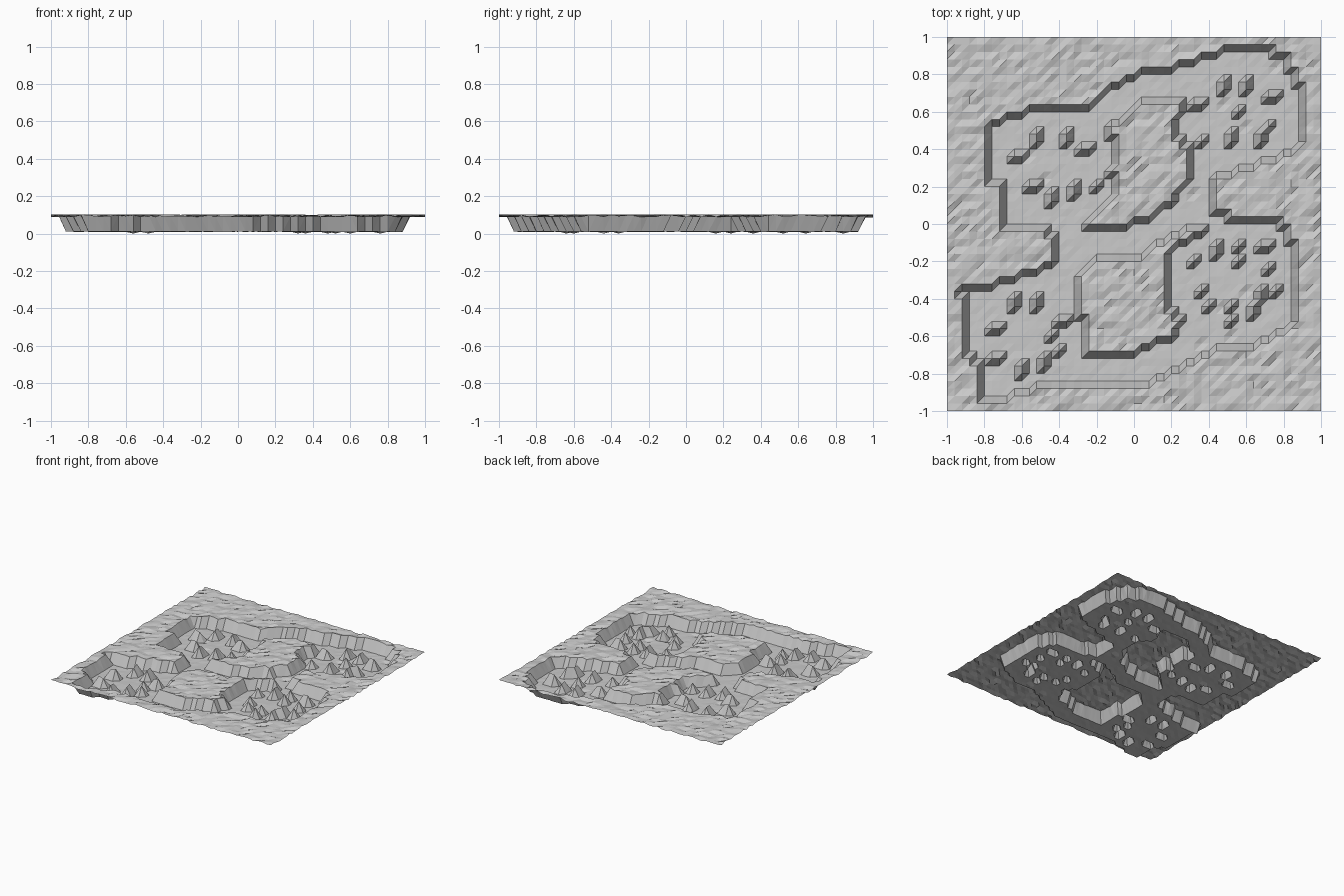
import bpy, random

if "Cube" in bpy.data.objects:
    bpy.data.objects.remove(bpy.data.objects["Cube"])

random.seed(4)
N = 50                       # grid cells per side
STEP = 2 / N
HIGH, LOW = 0.103, 0.012

# outline of the sunken valley floor
VALLEY = [(-.78, .53), (-.68, .57), (-.5, .62), (-.24, .64), (-.1, .74), (.05, .81), (.3, .86),
          (.42, .91), (.55, .95), (.8, .91), (.86, .8), (.9, .7), (.9, .42), (.74, .34), (.44, .25),
          (.4, .1), (.55, .02), (.8, 0), (.85, -.1), (.88, -.25), (.87, -.54), (.7, -.63), (.43, -.68),
          (.3, -.73), (.1, -.84), (-.4, -.85), (-.55, -.88), (-.78, -.96), (-.83, -.9), (-.83, -.76),
          (-.9, -.66), (-.92, -.36), (-.65, -.3), (-.55, -.25), (-.41, -.22), (-.4, -.05),
          (-.68, -.01), (-.71, .2), (-.78, .24)]

# raised islands standing in the valley
ISLANDS = [
    [(-.28, -.03), (-.1, -.02), (.08, .03), (.22, .13), (.3, .25), (.3, .4), (.23, .48), (.25, .68),
     (.03, .67), (-.03, .58), (-.17, .5), (-.08, .42), (-.08, .15), (-.2, .07)],
    [(.38, -.04), (.26, -.09), (.18, -.13), (.18, -.46), (.28, -.5), (.2, -.6), (.02, -.68),
     (-.27, -.69), (-.25, -.5), (-.29, -.48), (-.29, -.25), (-.2, -.19), (.06, -.17), (.16, -.08),
     (.3, -.02)],
]

# loose rocks: ridges running along y, ridges running along x, single peaks
ROCKS_Y = [(.47, .73), (.59, .75), (.53, .47), (.66, .47), (-.53, .47), (-.38, .47), (-.45, .15),
           (-.31, .19), (.45, -.15), (.57, -.16), (.5, -.48), (.64, -.47), (-.63, -.44),
           (-.53, -.44), (-.59, -.76), (-.48, -.74)]
ROCKS_X = [(.35, .64), (.73, .66), (-.61, .34), (-.54, .22), (.69, -.1), (.72, -.36),
           (-.74, -.56), (-.39, -.52), (-.73, -.73), (-.25, .41)]
PEAKS = [(.57, .61), (.38, .46), (.73, .53), (-.2, .2), (-.14, .29), (.32, -.2), (.72, -.24),
         (.38, -.35), (.4, -.46), (.7, -.4), (-.43, -.6), (-.4, -.67)]


def inside(x, y, poly):
    hit = False
    for (x1, y1), (x2, y2) in zip(poly, poly[1:] + poly[:1]):
        if (y1 > y) != (y2 > y) and x < x1 + (y - y1) * (x2 - x1) / (y2 - y1):
            hit = not hit
    return hit


def cell(x, y):
    return round((x + 1) / STEP), round((y + 1) / STEP)


# grid points lifted into rocks
rocks = set()
for x, y in ROCKS_Y:
    rocks |= {cell(x, y - STEP / 2), cell(x, y + STEP / 2)}
for x, y in ROCKS_X:
    rocks |= {cell(x - STEP / 2, y), cell(x + STEP / 2, y)}
rocks |= {cell(x, y) for x, y in PEAKS}


def height(i, j):
    x, y = -1 + i * STEP, -1 + j * STEP
    low = inside(x, y, VALLEY) and not any(inside(x, y, p) for p in ISLANDS)
    if low and (i, j) not in rocks:
        return LOW - (0.012 if random.random() < .01 else random.random() * .003)
    if low:
        return random.uniform(.08, HIGH)
    return HIGH - .016 * random.random() ** 1.5


# terrain sheet, every cell split along the same diagonal
verts = [(-1 + i * STEP, -1 + j * STEP, height(i, j)) for j in range(N + 1) for i in range(N + 1)]
faces = []
for j in range(N):
    for i in range(N):
        a = j * (N + 1) + i
        b, c, d = a + 1, a + N + 2, a + N + 1
        faces += [(a, b, c), (a, c, d)]
mesh = bpy.data.meshes.new("terrain")
mesh.from_pydata(verts, [], faces)
terrain = bpy.data.objects.new("terrain", mesh)
bpy.context.collection.objects.link(terrain)
